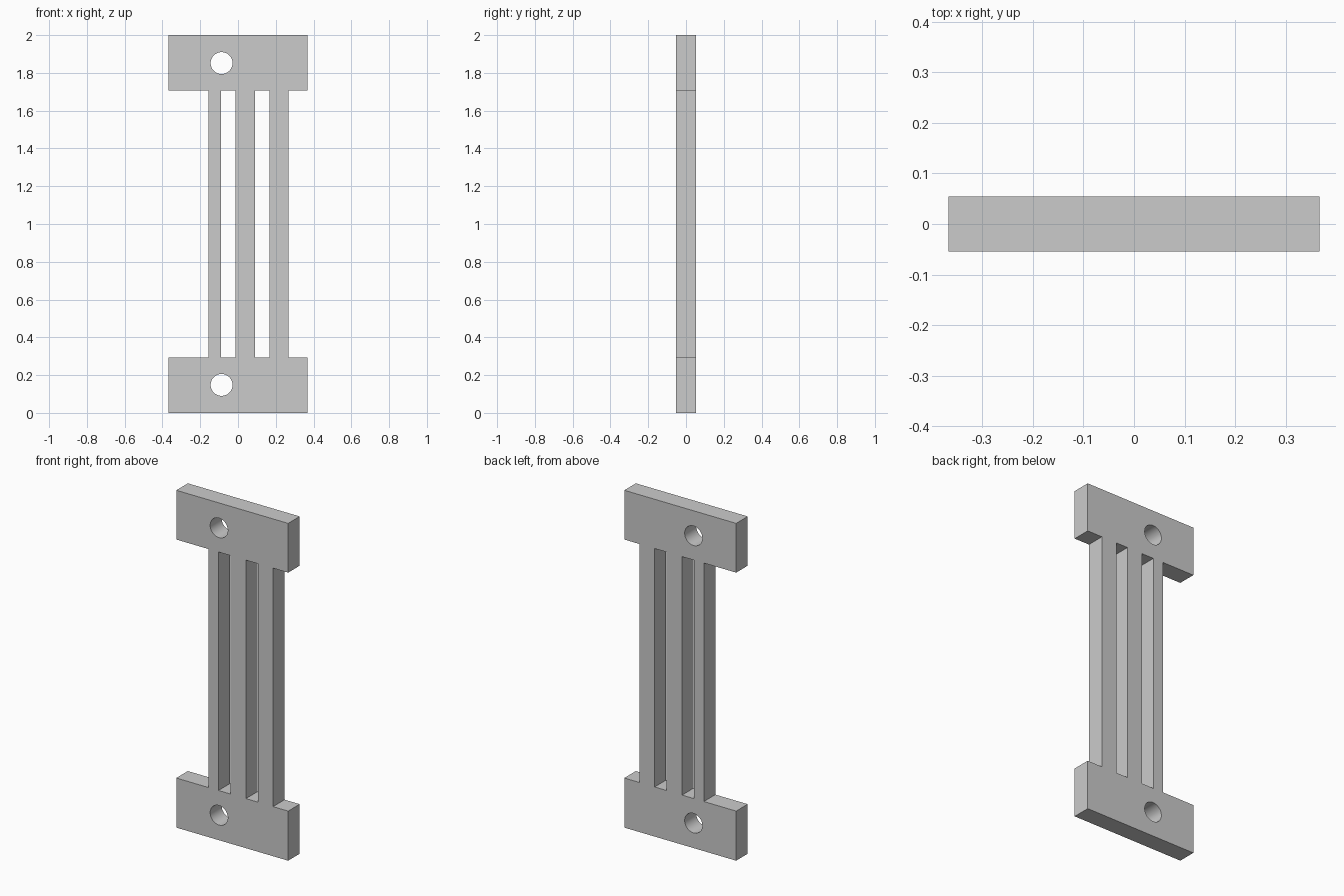
import bpy, bmesh
from math import sin, cos, pi

if "Cube" in bpy.data.objects:
    bpy.data.objects.remove(bpy.data.objects["Cube"])

HALF_W, HALF_T, HEIGHT = 0.367, 0.054, 2.0
Z0, Z1 = 0.294, 1.708            # inner edges of the two end blocks
BAR_L, BAR_R = -0.155, 0.268     # outer edges of the bar group


def rect(x0, x1, z0, z1):
    return [(x0, z0), (x1, z0), (x1, z1), (x0, z1)]


def circle(cx, cz, r, n=48):
    return [(cx + r * cos(2 * pi * i / n), cz + r * sin(2 * pi * i / n)) for i in range(n)]


# Outer silhouette: two end blocks joined by the bar group
outline = [(-HALF_W, 0), (HALF_W, 0), (HALF_W, Z0), (BAR_R, Z0), (BAR_R, Z1), (HALF_W, Z1),
           (HALF_W, HEIGHT), (-HALF_W, HEIGHT), (-HALF_W, Z1), (BAR_L, Z1),
           (BAR_L, Z0), (-HALF_W, Z0)]

# Slots between the three bars, and a bolt hole in each end block
loops = [outline,
         rect(-0.09, -0.012, Z0, Z1),
         rect(0.09, 0.168, Z0, Z1),
         circle(-0.087, 0.148, 0.058),
         circle(-0.087, HEIGHT - 0.148, 0.058)]

# Filled flat profile, extruded to plate thickness
curve = bpy.data.curves.new("slotted_plate", 'CURVE')
curve.dimensions = '2D'
curve.fill_mode = 'BOTH'
curve.extrude = HALF_T
for pts in loops:
    s = curve.splines.new('POLY')
    s.points.add(len(pts) - 1)
    for p, (x, z) in zip(s.points, pts):
        p.co = (x, z, 0, 1)
    s.use_cyclic_u = True

plate = bpy.data.objects.new("slotted_plate", curve)
bpy.context.collection.objects.link(plate)
plate.rotation_euler = (pi / 2, 0, 0)
bpy.context.view_layer.objects.active = plate
plate.select_set(True)
bpy.ops.object.convert(target='MESH')
plate = bpy.context.object

# Weld the faces to the walls and keep hole walls smooth
bm = bmesh.new()
bm.from_mesh(plate.data)
bmesh.ops.remove_doubles(bm, verts=bm.verts, dist=1e-5)
bmesh.ops.recalc_face_normals(bm, faces=bm.faces)
bm.to_mesh(plate.data)
bm.free()
bpy.ops.object.shade_smooth_by_angle()
